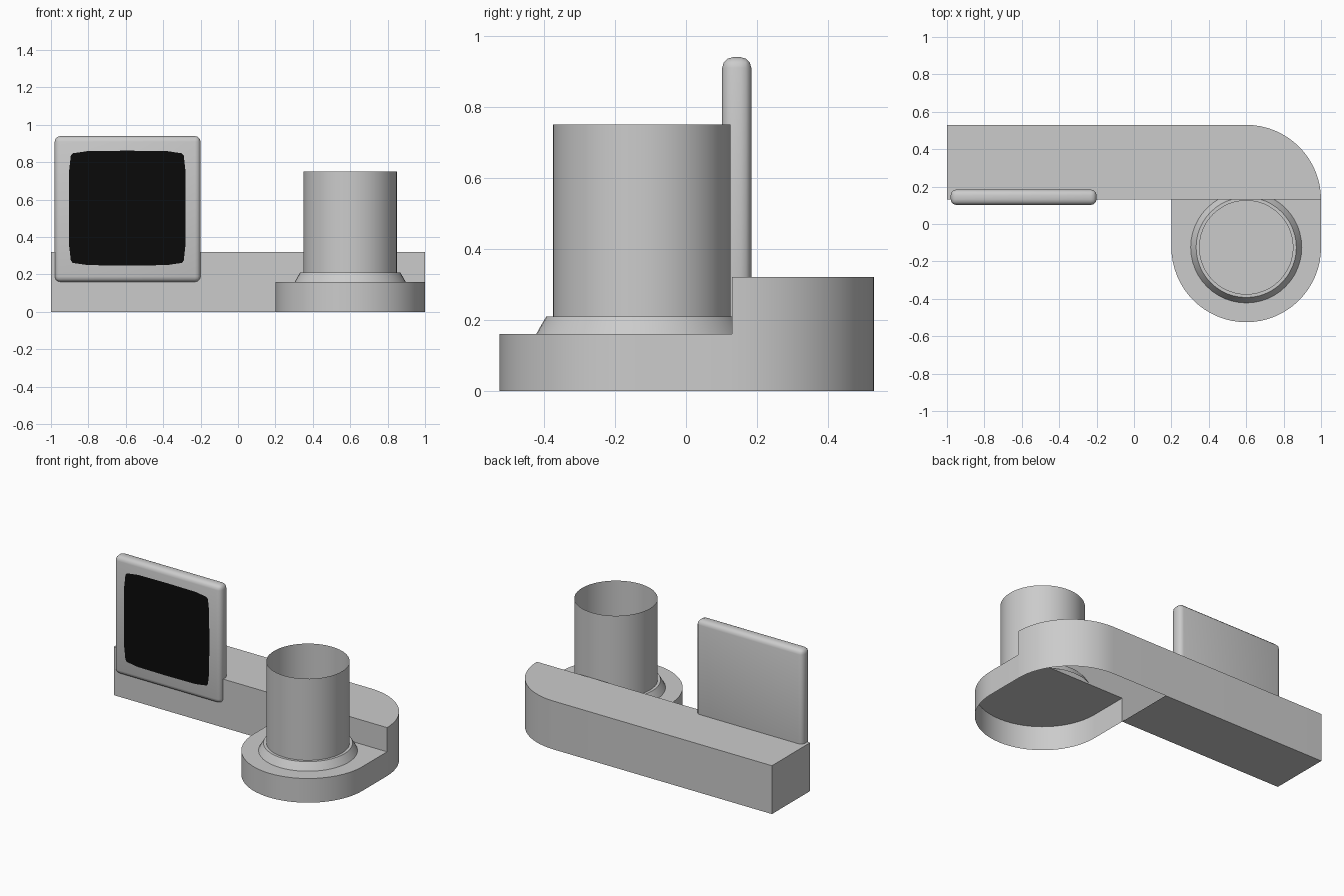
import bpy, bmesh
from math import sin, cos, pi, radians

if "Cube" in bpy.data.objects:
    bpy.data.objects.remove(bpy.data.objects["Cube"])


def arc(cx, cy, r, a0, a1, n):
    return [(cx + r * cos(a0 + (a1 - a0) * i / n), cy + r * sin(a0 + (a1 - a0) * i / n))
            for i in range(n + 1)]


def wall(bm, path, z0, z1):
    # vertical strip along a counter-clockwise plan path
    for (ax, ay), (bx, by) in zip(path, path[1:]):
        bm.faces.new([bm.verts.new(p) for p in
                      ((ax, ay, z0), (bx, by, z0), (bx, by, z1), (ax, ay, z1))])


def plate(bm, path, z):
    bm.faces.new([bm.verts.new((x, y, z)) for x, y in path])


def finish(bm, name, smooth=True):
    bmesh.ops.remove_doubles(bm, verts=bm.verts, dist=1e-5)
    me = bpy.data.meshes.new(name)
    bm.to_mesh(me)
    bm.free()
    ob = bpy.data.objects.new(name, me)
    bpy.context.collection.objects.link(ob)
    bpy.context.view_layer.objects.active = ob
    ob.select_set(True)
    if smooth:
        bpy.ops.object.shade_smooth_by_angle(angle=radians(35))
    ob.select_set(False)
    return ob


# Long rear bar with a rounded right end, open underneath the round end
bm = bmesh.new()
bar = arc(0.6, 0.13, 0.4, 0, pi / 2, 16) + [(-1, 0.53), (-1, 0.13), (0.2, 0.13)]
wall(bm, bar, 0, 0.32)
wall(bm, [(0.2, 0.13), (1, 0.13)], 0.16, 0.32)
plate(bm, bar, 0.32)
plate(bm, [(-1, 0.13), (-1, 0.53), (0.2, 0.53), (0.2, 0.13)], 0)
finish(bm, "rear_bar")

# Low front pod, an open-bottomed shell
bm = bmesh.new()
pod = [(0.2, 0.13)] + arc(0.6, -0.125, 0.4, pi, 2 * pi, 32) + [(1, 0.13)]
wall(bm, pod, 0, 0.16)
plate(bm, pod, 0.16)
finish(bm, "front_pod")

# Thin open cup with a sloping collar at its foot
bm = bmesh.new()
profile = [(0.297, 0.16), (0.283, 0.185), (0.268, 0.21), (0.25, 0.21), (0.25, 0.75)]
rings = [[(0.6 + r * cos(2 * pi * i / 48), -0.125 + r * sin(2 * pi * i / 48), z)
          for i in range(49)] for r, z in profile]
for low, high in zip(rings, rings[1:]):
    for i in range(48):
        bm.faces.new([bm.verts.new(p) for p in (low[i], low[i + 1], high[i + 1], high[i])])
finish(bm, "cup")

# Square screen case with rounded edges
bm = bmesh.new()
bmesh.ops.create_cube(bm, size=1)
for v in bm.verts:
    v.co = (-0.59 + v.co.x * 0.78, 0.143 + v.co.y * 0.082, 0.55 + v.co.z * 0.78)
bmesh.ops.bevel(bm, geom=bm.edges[:], offset=0.03, segments=3, profile=0.5, affect='EDGES')
finish(bm, "screen_case")

# Black display panel with softly bulging sides
bm = bmesh.new()
quarter = [(0.312, 0.0), (0.311, 0.2), (0.302, 0.28), (0.292, 0.293), (0.21, 0.305), (0.0, 0.307)]
half = quarter + [(-x, z) for x, z in quarter[-2::-1]]
outline = half + [(-x, -z) for x, z in half[1:-1]]
bm.faces.new([bm.verts.new((-0.592 + x, 0.1, 0.555 + z)) for x, z in outline])
display = finish(bm, "display_panel", False)
black = bpy.data.materials.new("black")
black.diffuse_color = (0.003, 0.003, 0.003, 1)
black.use_nodes = True
black.node_tree.nodes["Principled BSDF"].inputs["Base Color"].default_value = black.diffuse_color
display.data.materials.append(black)
